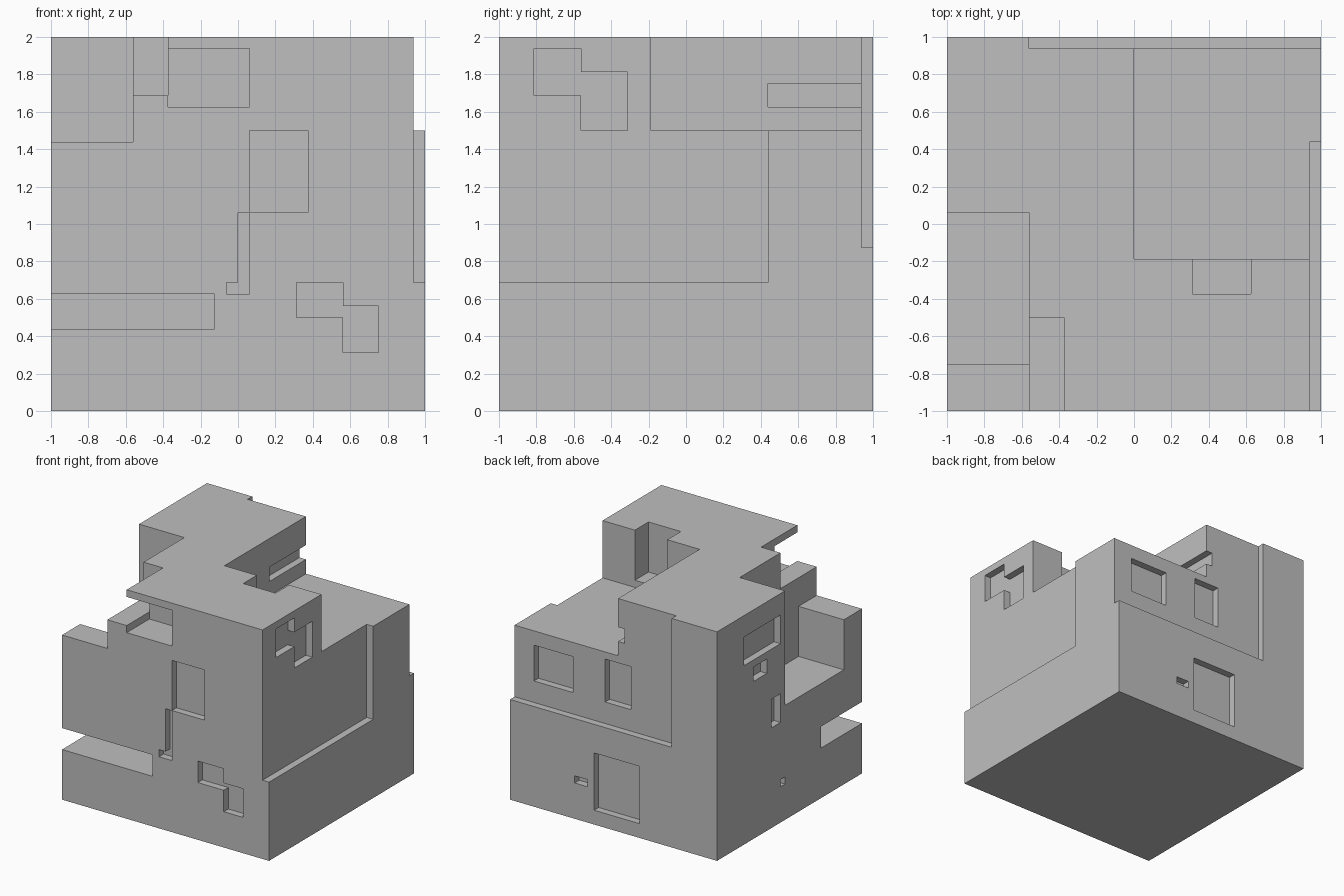
import bpy
import bmesh
from mathutils import Vector

U = 1 / 16      # grid step that all parts snap to
FAR = 20        # overshoot for cutters that break through the outer hull

cube = bpy.data.objects.get("Cube")
if cube:
    bpy.data.objects.remove(cube, do_unlink=True)

stone = bpy.data.materials.new("plain_grey")
stone.use_nodes = True
grey = (0.52, 0.52, 0.52, 1)
stone.diffuse_color = grey
stone.node_tree.nodes["Principled BSDF"].inputs["Base Color"].default_value = grey


def box(name, x, y, z):
    """Axis-aligned box from (low, high) ranges in grid steps."""
    lo, hi = Vector((x[0], y[0], z[0])) * U, Vector((x[1], y[1], z[1])) * U
    bm = bmesh.new()
    bmesh.ops.create_cube(bm, size=1)
    for v in bm.verts:
        v.co = (lo + hi) / 2 + v.co * (hi - lo)
    mesh = bpy.data.meshes.new(name)
    bm.to_mesh(mesh)
    bm.free()
    mesh.materials.append(stone)
    obj = bpy.data.objects.new(name, mesh)
    bpy.context.collection.objects.link(obj)
    return obj


house = box("house_block", (-16, 16), (-16, 16), (0, 32))
bpy.context.view_layer.objects.active = house


def cut(name, x, y, z):
    """Carve a box out of the house."""
    cutter = box(name + "_cutter", x, y, z)
    cutter.hide_render = True
    mod = house.modifiers.new(name, 'BOOLEAN')
    mod.operation = 'DIFFERENCE'
    mod.solver = 'EXACT'
    mod.object = cutter
    bpy.ops.object.modifier_apply(modifier=name)
    bpy.data.objects.remove(cutter, do_unlink=True)


def recess(name, side, span, z, face=16, depth=1):
    """Carve an opening into one wall; span runs along the wall."""
    inward = (face - depth, FAR)
    outward = (-FAR, depth - face)
    if side == "front":
        cut(name, span, outward, z)
    elif side == "back":
        cut(name, span, inward, z)
    elif side == "left":
        cut(name, inward, span, z)
    else:
        cut(name, outward, span, z)


# Stepped-back outer walls
cut("side_setback", (15, FAR), (-FAR, 7), (11, 40))
cut("rear_setback", (-9, FAR), (15, FAR), (14, 40))

# Roof terrace with its wall slot and parapet notch
cut("terrace", (0, FAR), (-3, FAR), (24, 40))
cut("terrace_slot", (-1, 1), (7, FAR), (26, 28))
cut("parapet_notch", (5, 10), (-6, -2), (25, 40))

# Corner balconies
cut("corner_balcony", (-FAR, -9), (-FAR, 1), (23, 40))
cut("sunken_balcony", (-FAR, -9), (-12, 1), (16, 40))
cut("upper_step", (-10, -6), (-FAR, -8), (27, 40))

# Front openings
recess("porch_under_roof", "front", (-6, 1), (26, 31), depth=5)
recess("front_slot", "front", (-FAR, -2), (7, 10), depth=9)
recess("front_window", "front", (1, 6), (17, 24))
recess("front_strip", "front", (0, 1), (10, 16.98))
recess("front_strip_foot", "front", (-1, 0.5), (10, 11))
recess("front_step_high", "front", (5, 9), (8, 11))
recess("front_step_low", "front", (9, 12), (5, 9))

# Rear openings
recess("rear_window_wide", "back", (7, 13), (17, 22), face=15)
recess("rear_window_tall", "back", (-2, 2), (17, 23), face=15)
recess("rear_door", "back", (-4, 3), (2, 10))
recess("rear_vent", "back", (4, 6), (5, 6))

# Openings on the +x wall
recess("stepped_window_high", "left", (-13, -9), (27, 31), face=15)
recess("stepped_window_low", "left", (-9, -5), (24, 29), face=15)

# Openings on the -x wall
recess("side_window", "right", (2, 10), (25, 29))
recess("side_hatch", "right", (5, 8), (22, 24))
recess("side_slit", "right", (2, 4), (14, 18))
recess("side_vent", "right", (1, 2), (5, 6))
